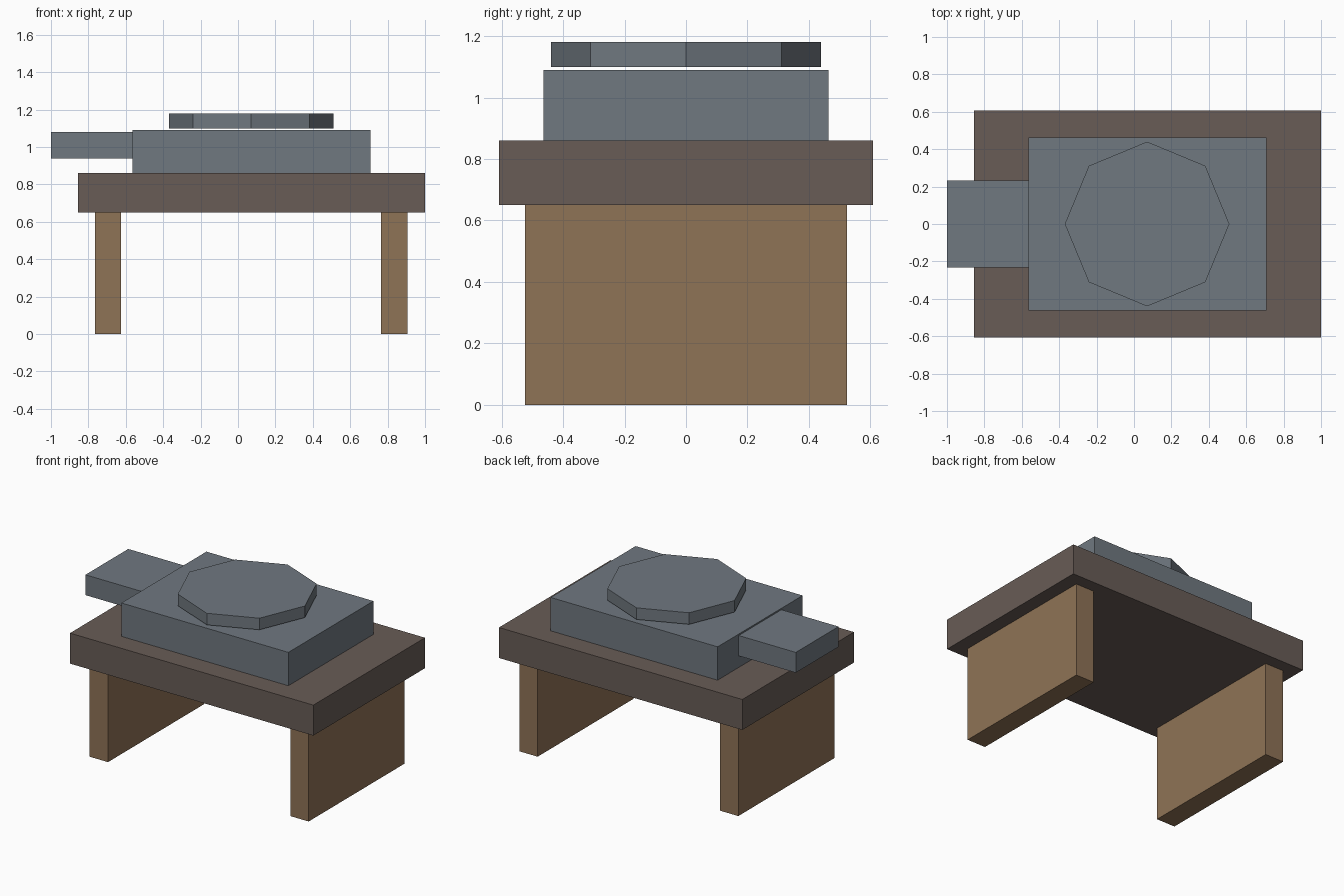
import bpy
import math

if "Cube" in bpy.data.objects:
    bpy.data.objects.remove(bpy.data.objects["Cube"])


def material(name, rgb):
    """Flat colour from 0-255 display values, stored as linear."""
    m = bpy.data.materials.new(name)
    lin = [((c / 255 + 0.055) / 1.055) ** 2.4 for c in rgb]
    m.diffuse_color = (*lin, 1)
    m.use_nodes = True
    m.node_tree.nodes["Principled BSDF"].inputs["Base Color"].default_value = m.diffuse_color
    return m


def box(name, x, y, z, mat):
    """Box from (min, max) ranges on each axis."""
    bpy.ops.mesh.primitive_cube_add(size=1)
    ob = bpy.context.object
    ob.name = name
    for v in ob.data.vertices:
        v.co = [r[0] if c < 0 else r[1] for c, r in zip(v.co, (x, y, z))]
    ob.data.materials.append(mat)
    return ob


steel = material("blue grey metal", (112, 120, 128))
dark_wood = material("dark brown wood", (104, 92, 86))
light_wood = material("light brown wood", (143, 115, 86))

# Two plank legs under a thick top
for side, x in (("left", (-0.765, -0.625)), ("right", (0.765, 0.905))):
    box(side + "_leg", x, (-0.523, 0.523), (0, 0.65), light_wood)
box("table_top", (-0.855, 1.0), (-0.608, 0.608), (0.65, 0.86), dark_wood)

# Metal block with a side arm
box("block", (-0.565, 0.708), (-0.463, 0.463), (0.86, 1.09), steel)
box("side_arm", (-1.0, -0.565), (-0.233, 0.233), (0.94, 1.08), steel)

# Eight-sided plate just above the block, corners on the axes
bpy.ops.mesh.primitive_cylinder_add(vertices=8, radius=0.44, depth=0.08,
                                    location=(0.07, 0, 1.14))
plate = bpy.context.object
plate.name = "octagonal_plate"
plate.data.materials.append(steel)
